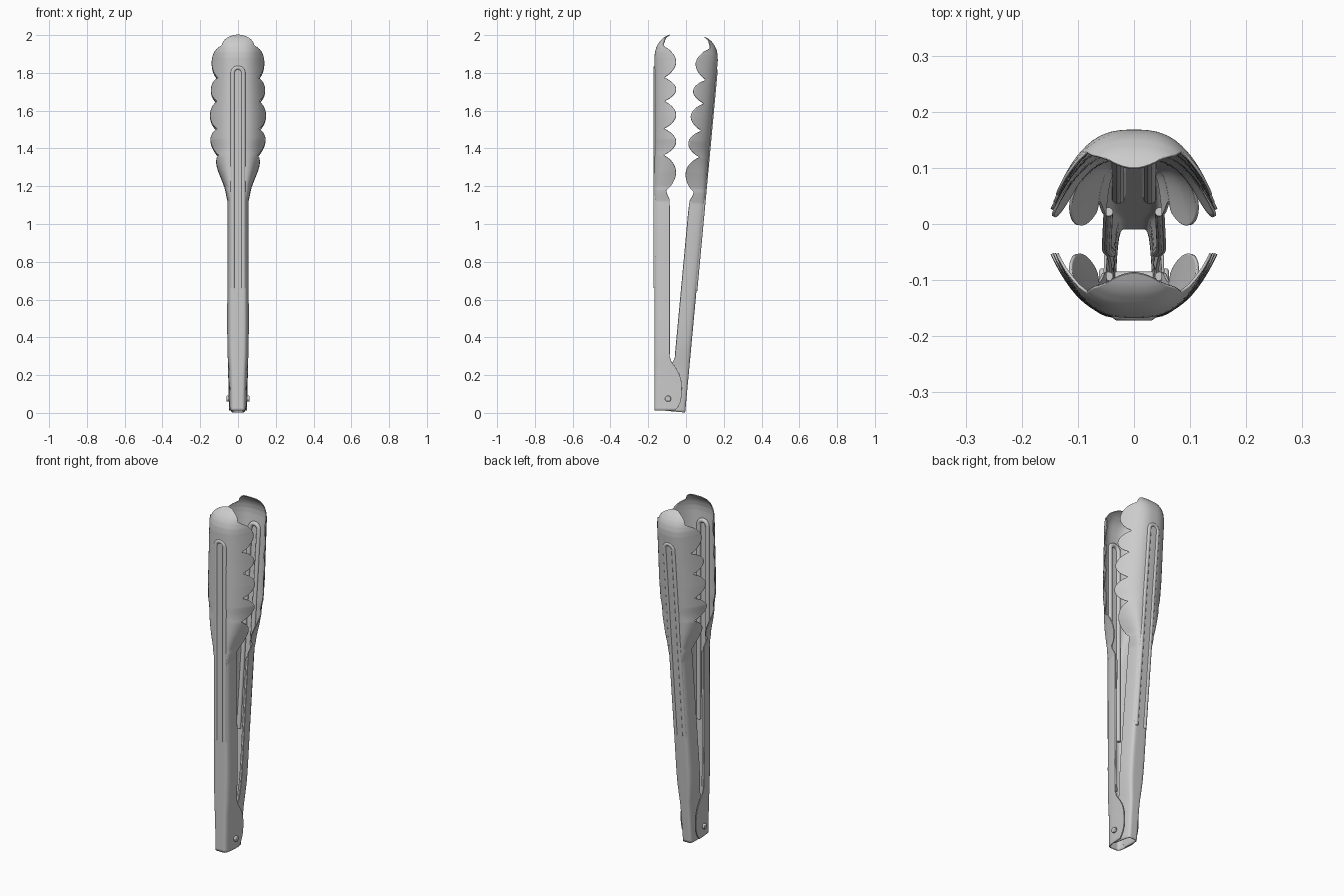
import bpy, bmesh, math
from mathutils import Vector

if "Cube" in bpy.data.objects:
    bpy.data.objects.remove(bpy.data.objects["Cube"])

TILT = math.radians(5.3)
FULL = 0.115                                   # depth of the head at a tooth tip

def front(x, v, w):                            # upright arm: v = depth from back, w = length
    return Vector((x, -0.165 + v, w))

def rear(x, v, w):                             # leaning arm, facing the other way
    s, c = math.sin(TILT), math.cos(TILT)
    return Vector((x, -0.008 + w * s - v * c, -0.010 + w * c + v * s))

def keyed(keys, z):
    if z <= keys[0][0]:
        return keys[0][1]
    for (a, p), (b, q) in zip(keys, keys[1:]):
        if z <= b:
            return p + (q - p) * (z - a) / (b - a)
    return keys[-1][1]

def smooth(a, b, z):
    t = min(1, max(0, (z - a) / (b - a)))
    return t * t * (3 - 2 * t)

WIDTH = [(0.01, .044), (.1, .047), (.3, .052), (.45, .055), (1.12, .052), (1.2, .07),
         (1.28, .102), (1.36, .13), (1.45, .147), (1.57, .148), (1.71, .143), (1.87, .138)]
EDGE = [(0.01, .105), (.03, .122), (.06, .137), (.1, .143), (.16, .142), (.2, .132),
        (.24, .11), (.27, .088), (.3, .078), (1.13, .078), (1.16, .064), (1.18, .06)]
CROWN = [(1.88, 0), (1.91, .003), (1.94, .012), (1.96, .024), (1.98, .042), (1.99, .056), (2, .078)]
NOTCH = [(1.18, .06), (1.365, .042), (1.505, .044), (1.65, .045), (1.775, .045), (1.94, .032)]

def width(z, nested):
    return keyed(WIDTH, z) * (1 - (0.2 * (1 - smooth(.22, .4, z)) if nested else 0))

def edge_depth(z):
    for (a, p), (b, q) in zip(NOTCH, NOTCH[1:]):
        if a < z <= b:                         # rounded tooth between two notches
            u = (z - a) / (b - a)
            base = p + (q - p) * u
            return base + (.112 - base) * math.sin(math.pi * u) ** .7
    return keyed(EDGE, z)

def section(z, nested, n=14):
    b = smooth(1.08, 1.42, z)
    W, p, k = width(z, nested), 9 - 6.2 * b, 3 - 1.6 * b
    if z > 1.94:
        u = (z - 1.94) / .06
        D, tmax = FULL, max(.03, .084 * math.sqrt(max(0, 1 - u * u)) / W)
    else:
        e = edge_depth(z)
        D = e + (FULL - e) * b
        tmax = (e / D) ** (1 / p)
    half = []
    for i in range(n + 1):
        t = tmax * (1 - (1 - i / n) ** k)
        half.append((W * t, keyed(CROWN, z) + D * t ** p))
    return [(-x, v) for x, v in half[:0:-1]] + half

def rows():
    zs = [.012 + .0144 * i for i in range(24)] + [.37 + .05 * i for i in range(15)]
    zs += [1.09 + .006 * i for i in range(142)]
    return zs + [1.94 + .06 * math.sin(math.pi / 2 * i / 14) for i in range(1, 15)]

def make_arm(name, place, nested):
    bm = bmesh.new()
    grid = [[bm.verts.new(place(x, v, z)) for x, v in section(z, nested)] for z in rows()]
    for r, s in zip(grid, grid[1:]):
        for i in range(len(r) - 1):
            bm.faces.new((r[i], r[i + 1], s[i + 1], s[i]))
    bmesh.ops.recalc_face_normals(bm, faces=bm.faces)
    me = bpy.data.meshes.new(name)
    bm.to_mesh(me)
    bm.free()
    ob = bpy.data.objects.new(name, me)
    bpy.context.collection.objects.link(ob)
    m = ob.modifiers.new("sheet", "SOLIDIFY")
    m.thickness, m.offset = .005, 0
    bpy.context.view_layer.objects.active = ob
    ob.select_set(True)
    bpy.ops.object.shade_smooth_by_angle(angle=math.radians(40))
    ob.select_set(False)

def tube(name, pts, radius):
    cu = bpy.data.curves.new(name, "CURVE")
    cu.dimensions, cu.bevel_depth, cu.bevel_resolution, cu.use_fill_caps = "3D", radius, 3, True
    sp = cu.splines.new("POLY")
    sp.points.add(len(pts) - 1)
    for p, co in zip(sp.points, pts):
        p.co = (*co, 1)
        p.radius = 1
    sp.use_smooth = True
    bpy.context.collection.objects.link(bpy.data.objects.new(name, cu))

for label, place, nested in (("front", front, False), ("rear", rear, True)):
    # channel handle and toothed head in one sheet
    make_arm(label + "_arm", place, nested)
    # pressed stiffening loop on the back
    arch = [(.028 * math.cos(a), 1.80 + .028 * math.sin(a))
            for a in (math.pi * i / 12 for i in range(13))]
    path = [(.028, .66)] + arch + [(-.028, .66)]
    tube(label + "_stiffening_rib", [place(x, .005, w) for x, w in path], .0125)
    # rolled rims of the handle
    for side, s in (("right", 1), ("left", -1)):
        ws = [.31 + .0415 * i for i in range(20)]
        tube(f"{label}_{side}_rim",
             [place(s * (width(w, nested) - .007), .072, w) for w in ws], .008)

# hinge pin with a head on each side
def pin(name, x, r, length):
    bpy.ops.mesh.primitive_cylinder_add(vertices=24, radius=r, depth=length,
                                        location=(x, -.095, .075), rotation=(0, math.pi / 2, 0))
    ob = bpy.context.object
    ob.name = name
    m = ob.modifiers.new("round", "BEVEL")
    m.width, m.segments = .004, 2
    bpy.ops.object.shade_smooth_by_angle(angle=math.radians(40))

pin("hinge_pin", 0, .010, .11)
pin("right_pin_head", .055, .016, .014)
pin("left_pin_head", -.055, .016, .014)
